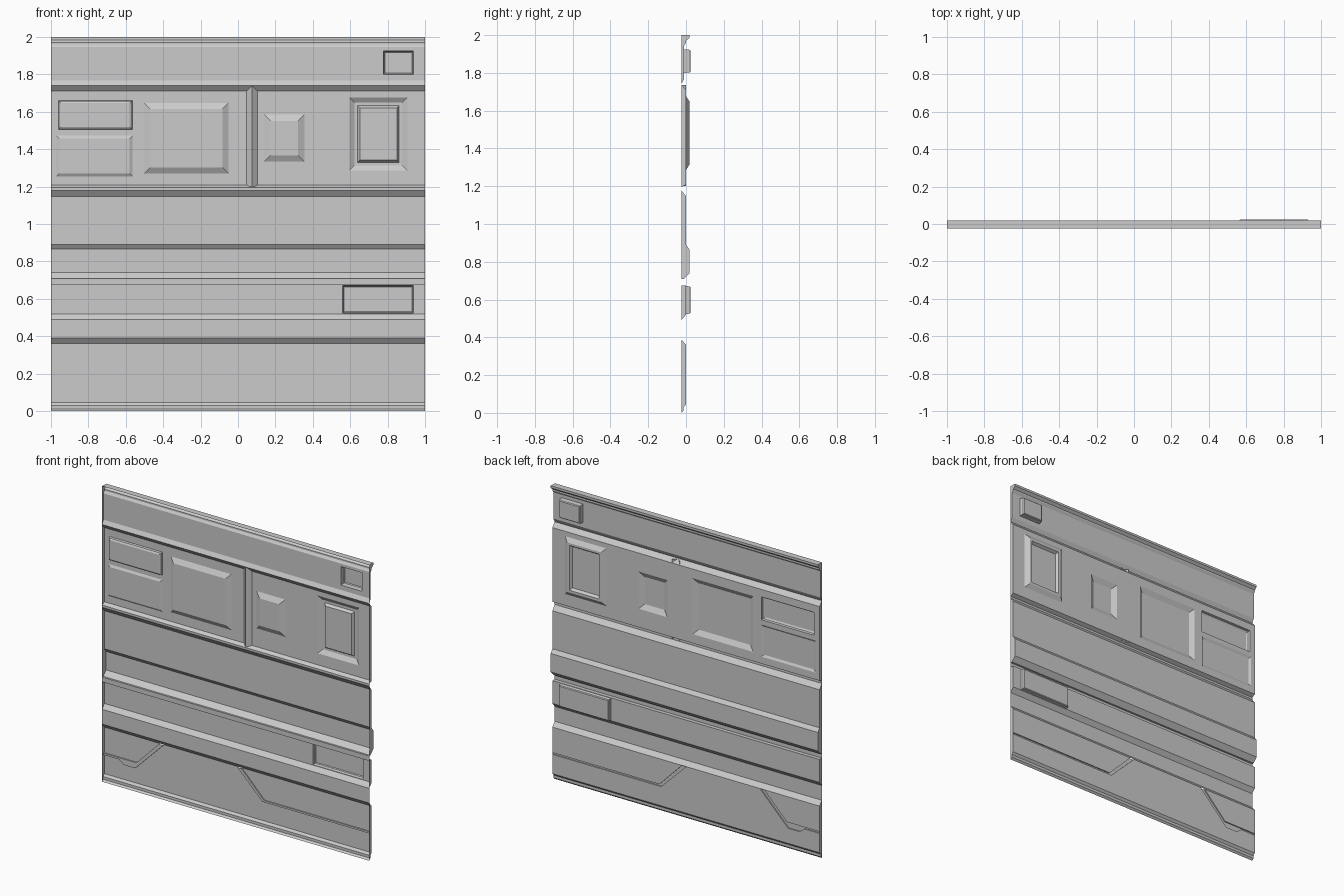
import bpy, bmesh

if "Cube" in bpy.data.objects:
    bpy.data.objects.remove(bpy.data.objects["Cube"])

FRONT = -0.025
# Wall profile from floor to top: (z, y)
PROFILE = [(0, FRONT), (.012, -.013), (.03, -.013), (.045, 0), (.36, 0), (.39, FRONT),
           (.49, FRONT), (.52, 0), (.675, 0), (.675, FRONT), (.708, FRONT), (.708, -.012),
           (.74, .018), (.865, .018), (.89, 0), (1.147, 0), (1.18, FRONT), (1.195, FRONT),
           (1.208, 0), (1.71, 0), (1.74, FRONT), (1.767, -.01), (1.945, -.01), (1.96, 0),
           (1.97, 0), (1.985, .018), (2, .018)]
DETAILED = {.045, .52, 1.208, 1.767}      # bands built separately with features


def make(name, faces):
    """Build an object from a list of faces, each a list of points."""
    bm = bmesh.new()
    for pts in faces:
        bm.faces.new([bm.verts.new(p) for p in pts])
    bmesh.ops.remove_doubles(bm, verts=bm.verts, dist=1e-5)
    me = bpy.data.meshes.new(name)
    bm.to_mesh(me)
    bm.free()
    ob = bpy.data.objects.new(name, me)
    bpy.context.collection.objects.link(ob)
    return ob


def rect(x0, x1, z0, z1, y):
    return [(x0, y, z0), (x1, y, z0), (x1, y, z1), (x0, y, z1)]


def panel(name, z0, z1, y, features):
    """Flat band with nested rectangles stepped in or out.
    feature = (x0, x1, z0, z1, [(inset, y), ...])"""
    xs = sorted({-1, 1} | {v for f in features for v in f[:2]})
    zs = sorted({z0, z1} | {v for f in features for v in f[2:4]})
    faces = []
    for a, b in zip(xs, xs[1:]):
        for c, d in zip(zs, zs[1:]):
            mx, mz = (a + b) / 2, (c + d) / 2
            if not any(f[0] < mx < f[1] and f[2] < mz < f[3] for f in features):
                faces.append(rect(a, b, c, d, y))
    for a, b, c, d, steps in features:
        prev = rect(a, b, c, d, y)
        for i, h in steps:
            loop = rect(a + i, b - i, c + i, d - i, h)
            for k in range(4):
                n = (k + 1) % 4
                faces.append([prev[k], prev[n], loop[n], loop[k]])
            prev = loop
        faces.append(prev)
    return make(name, faces)


# Horizontal trim strips, end caps and top edge
strips, caps = [], []
for (z0, y0), (z1, y1) in zip(PROFILE, PROFILE[1:]):
    if z0 not in DETAILED:
        strips.append([(-1, y0, z0), (1, y0, z0), (1, y1, z1), (-1, y1, z1)])
    if z0 == z1 or y0 == y1 == FRONT:
        continue
    for x in (-1, 1):
        pts = [(x, FRONT, z0), (x, y0, z0), (x, y1, z1), (x, FRONT, z1)]
        pts = list(dict.fromkeys(pts))
        caps.append(pts if x > 0 else pts[::-1])
strips.append([(-1, FRONT, 2), (-1, .018, 2), (1, .018, 2), (1, FRONT, 2)][::-1])
make("wall_trim", strips)
make("end_caps", caps)

# Bands with recessed boxes
box = [(.003, .02), (.008, .025), (.017, .025)]
panel("upper_band", 1.767, 1.945, -.01, [(.777, .937, 1.8, 1.925, box)])
panel("lower_band", .52, .675, 0, [(.56, .937, .523, .672, box)])

# Main panel with raised and recessed plates
panel("main_panel", 1.208, 1.71, 0, [
    (-.96, -.565, 1.505, 1.66, [(.003, -.014), (.014, -.02)]),
    (-.97, -.565, 1.255, 1.472, [(.014, -.008)]),
    (-.502, -.05, 1.27, 1.648, [(.032, -.018)]),
    (.14, .355, 1.333, 1.585, [(.034, -.018)]),
    (.595, .905, 1.286, 1.677, [(.028, .018), (.044, .018), (.056, 0)]),
])

# Vertical rib
a, p, b = (.045, 0), (.075, FRONT), (.105, 0)
make("vertical_rib", [[(*l, 1.2), (*r, 1.2), (*r, 1.735), (*l, 1.735)]
                      for l, r in ((a, p), (p, b))])

# Skirting panel split by two raised angular bands
left_up = [(-1, .187), (-.755, .187), (-.585, .36)]
left_low = [(-1, .175), (-.885, .175), (-.85, .147), (-.765, .147), (-.552, .36)]
right_up = [(.03, .36), (.2, .187), (1, .187)]
right_low = [(0, .36), (.187, .175), (1, .175)]
RAISE = -.008


def flat(pts, y):
    return [(x, y, z) for x, z in pts]


faces = [flat(left_up + [(-1, .36)], 0),
         flat(right_up + [(1, .36)], 0),
         flat([(-1, .045), (1, .045)] + right_low[::-1] + left_low[::-1], 0),
         flat(left_low + left_up[::-1], RAISE),
         flat(right_low + right_up[::-1], RAISE)]
for line in (left_up, left_low, right_up, right_low):
    for (x0, z0), (x1, z1) in zip(line, line[1:]):
        faces.append([(x0, 0, z0), (x1, 0, z1), (x1, RAISE, z1), (x0, RAISE, z0)])
make("skirting_panel", faces)
